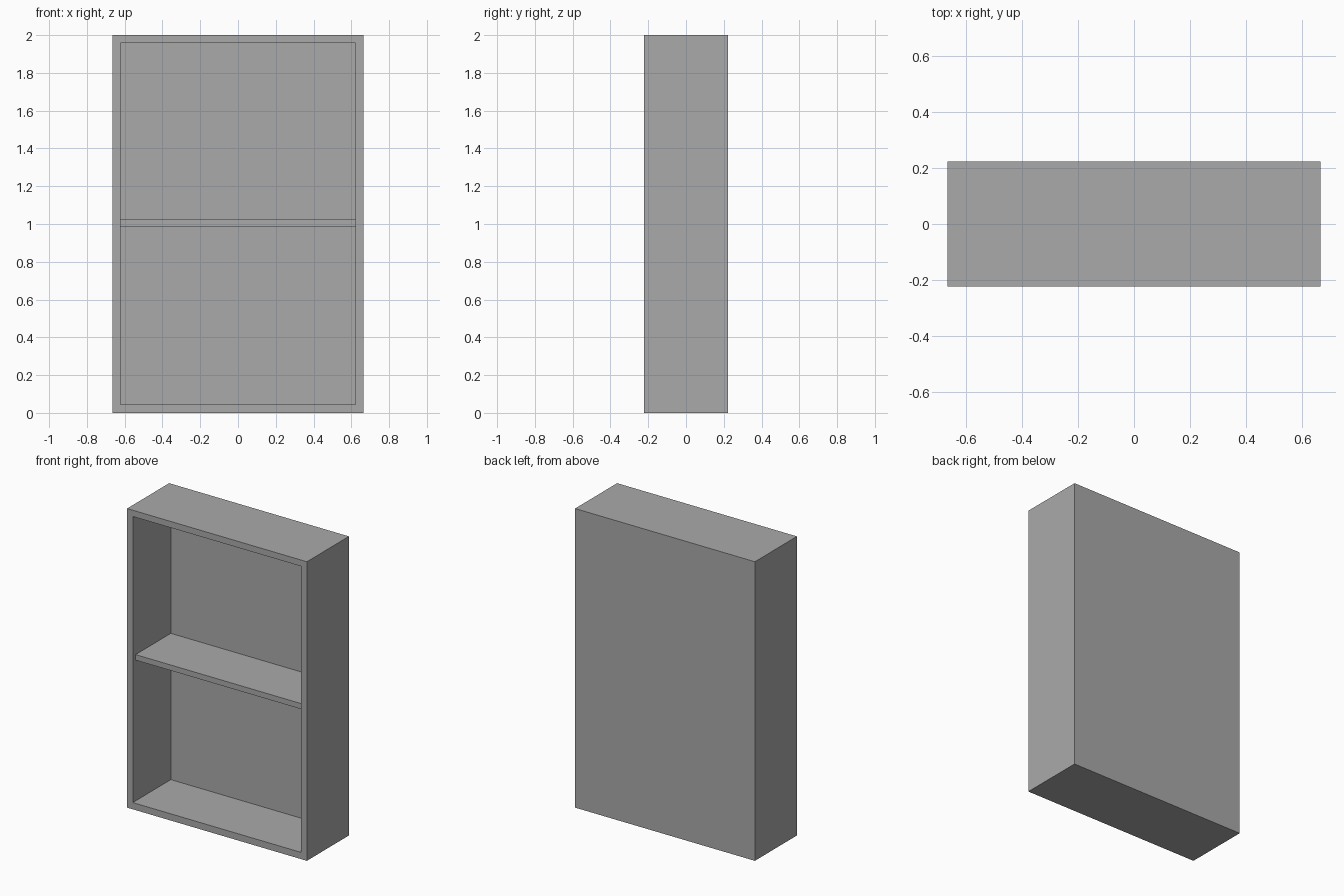
import bpy

# Remove the default cube
cube = bpy.data.objects.get("Cube")
if cube:
    bpy.data.objects.remove(cube, do_unlink=True)

# Single grey finish
grey = bpy.data.materials.new("plain_grey")
grey.use_nodes = True
colour = (0.4, 0.4, 0.4, 1)
grey.diffuse_color = colour
grey.node_tree.nodes["Principled BSDF"].inputs["Base Color"].default_value = colour

W, D, H = 0.665, 0.222, 2.0      # half width, half depth, height
T = 0.042                        # board thickness
BACK = 0.18                      # inner face of the back panel


def apply(obj, modifier):
    bpy.context.view_layer.objects.active = obj
    bpy.ops.object.modifier_apply(modifier=modifier.name)


def box(name, low, high):
    """Axis-aligned box between two corners."""
    bpy.ops.mesh.primitive_cube_add(
        size=1, location=[(a + b) / 2 for a, b in zip(low, high)])
    obj = bpy.context.object
    obj.name = name
    obj.scale = [b - a for a, b in zip(low, high)]
    bpy.ops.object.transform_apply(location=False, rotation=False, scale=True)
    obj.data.materials.append(grey)
    return obj


# Cabinet shell, hollowed out from the front
shell = box("cabinet_shell", (-W, -D, 0), (W, D, H))
cavity = box("cavity_cutter", (-W + T, -D - 0.1, T + 0.003), (W - T, BACK, H - T))
cavity.hide_render = True
cut = shell.modifiers.new("hollow", 'BOOLEAN')
cut.object = cavity
cut.operation = 'DIFFERENCE'
cut.solver = 'EXACT'
apply(shell, cut)
bpy.data.objects.remove(cavity, do_unlink=True)

# Middle shelf, set slightly back from the front edge
box("middle_shelf", (-W + T, -D + 0.03, 0.986), (W - T, BACK, 1.023))
